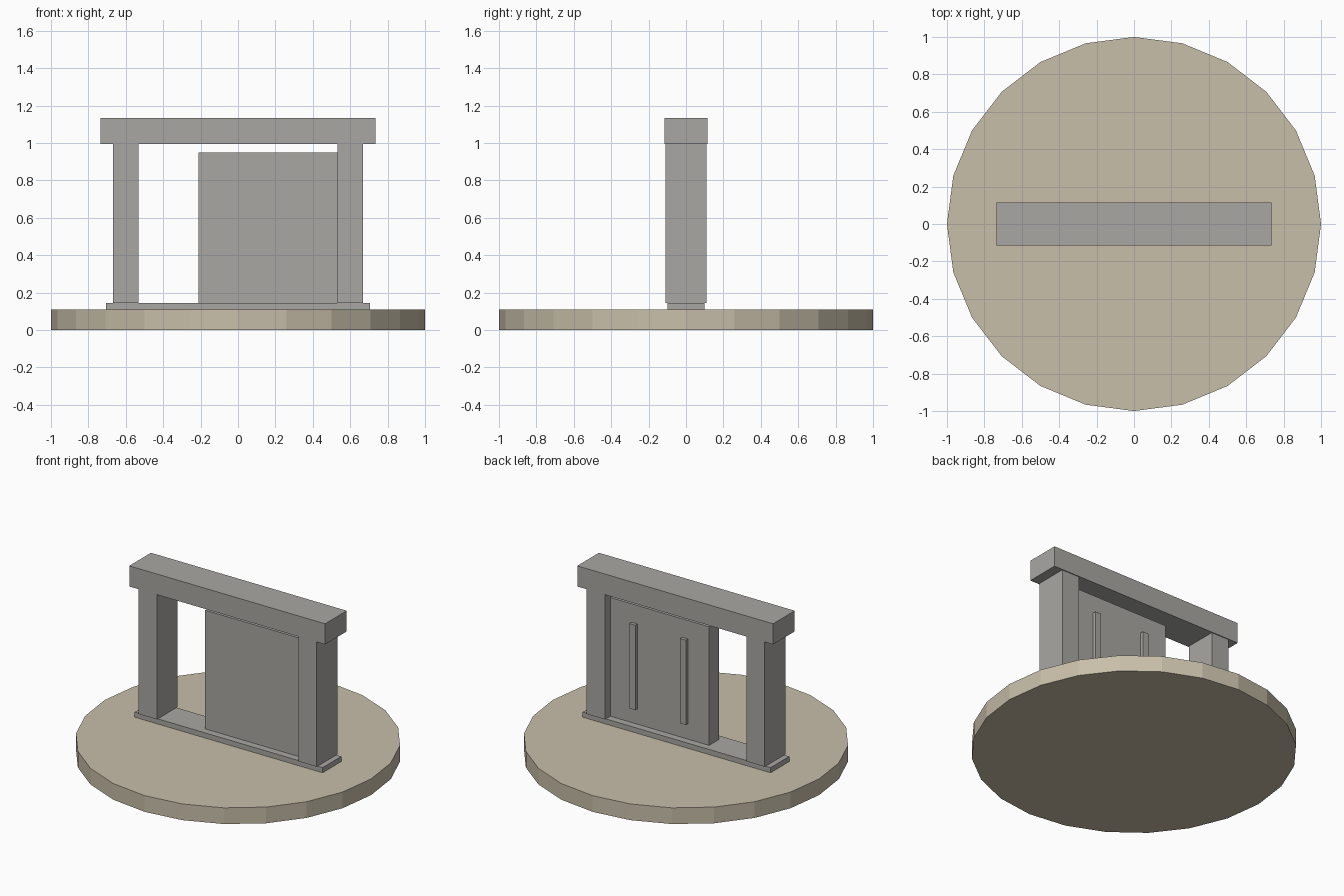
import bpy

if "Cube" in bpy.data.objects:
    bpy.data.objects.remove(bpy.data.objects["Cube"])


def material(name, colour):
    m = bpy.data.materials.new(name)
    m.diffuse_color = (*colour, 1.0)
    m.use_nodes = True
    m.node_tree.nodes["Principled BSDF"].inputs["Base Color"].default_value = m.diffuse_color
    return m


STONE = material("grey stone", (0.40, 0.39, 0.365))
SAND = material("pale sand", (0.58, 0.52, 0.40))


def box(name, x0, x1, y0, y1, z0, z1, mat=STONE):
    bpy.ops.mesh.primitive_cube_add(
        size=1, location=((x0 + x1) / 2, (y0 + y1) / 2, (z0 + z1) / 2))
    ob = bpy.context.object
    ob.name = name
    ob.scale = (x1 - x0, y1 - y0, z1 - z0)
    bpy.ops.object.transform_apply(location=False, rotation=False, scale=True)
    ob.data.materials.append(mat)
    return ob


BASE_TOP, SILL_TOP, POST_TOP, TOP = 0.11, 0.145, 0.995, 1.135

# Round ground disc
bpy.ops.mesh.primitive_cylinder_add(
    vertices=24, radius=1.0, depth=BASE_TOP, location=(0, 0, BASE_TOP / 2))
disc = bpy.context.object
disc.name = "ground_disc"
disc.data.materials.append(SAND)

# Frame: sill, two posts and lintel
box("sill", -0.705, 0.705, -0.10, 0.10, BASE_TOP, SILL_TOP)
for side, x in (("left", -0.6), ("right", 0.6)):
    box(side + "_post", x - 0.068, x + 0.068, -0.11, 0.11, SILL_TOP, POST_TOP)
box("lintel", -0.735, 0.735, -0.116, 0.116, POST_TOP, TOP)

# Sliding door slab, pushed against the right post
box("door_slab", -0.21, 0.532, -0.052, 0.052, SILL_TOP, 0.95)

# Two upright battens on the back of the door
for i, x in enumerate((-0.03, 0.35)):
    box(f"door_batten_{i + 1}", x - 0.022, x + 0.022, 0.052, 0.075, 0.25, 0.825)
